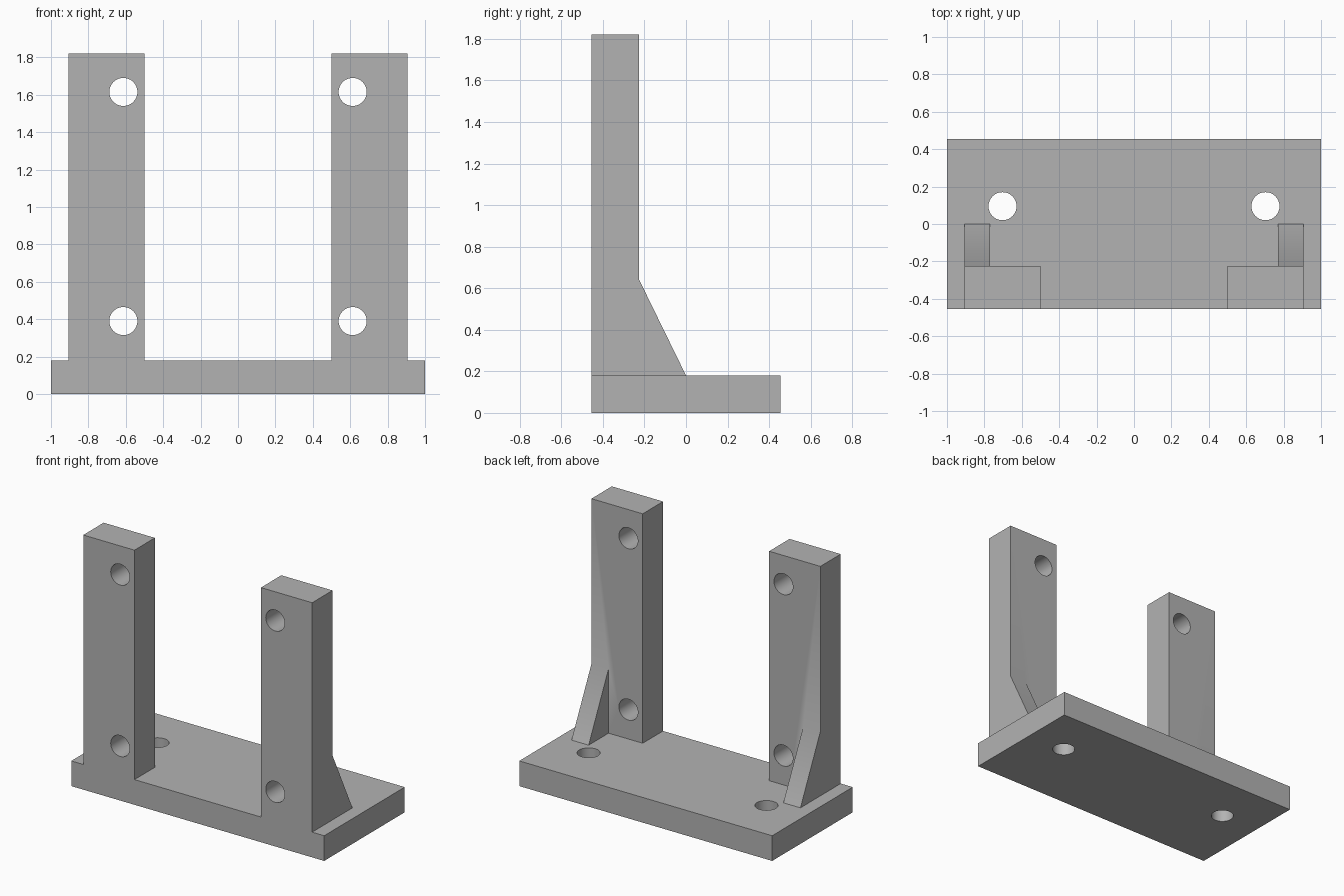
import bpy
import bmesh
from math import radians
from mathutils import Matrix, Vector

cube = bpy.data.objects.get("Cube")
if cube:
    bpy.data.objects.remove(cube, do_unlink=True)

HOLE_R = 0.075
BASE_TOP = 0.18
FRONT, BACK = -0.455, 0.455
POST_BACK = -0.225
POST_IN, POST_OUT, POST_TOP = 0.5, 0.905, 1.82

grey = bpy.data.materials.new("plain grey")
grey.use_nodes = True
colour = (0.45, 0.45, 0.45, 1)
grey.diffuse_color = colour
grey.node_tree.nodes["Principled BSDF"].inputs["Base Color"].default_value = colour


def make_object(name, bm):
    bmesh.ops.recalc_face_normals(bm, faces=bm.faces[:])
    mesh = bpy.data.meshes.new(name)
    bm.to_mesh(mesh)
    bm.free()
    mesh.materials.append(grey)
    obj = bpy.data.objects.new(name, mesh)
    bpy.context.collection.objects.link(obj)
    return obj


def extrude_side_profile(name, profile, x0, x1):
    """Extrude a (y, z) outline along x."""
    bm = bmesh.new()
    face = bm.faces.new([bm.verts.new((x0, y, z)) for y, z in profile])
    grown = bmesh.ops.extrude_face_region(bm, geom=[face])["geom"]
    verts = [v for v in grown if isinstance(v, bmesh.types.BMVert)]
    bmesh.ops.translate(bm, verts=verts, vec=(x1 - x0, 0, 0))
    return make_object(name, bm)


def block(name, x0, x1, y0, y1, z0, z1):
    return extrude_side_profile(name, [(y0, z0), (y1, z0), (y1, z1), (y0, z1)], x0, x1)


def hole_cutter(name, centre, along_y):
    bm = bmesh.new()
    turn = Matrix.Rotation(radians(90), 4, 'X') if along_y else Matrix()
    bmesh.ops.create_cone(bm, cap_ends=True, segments=48, radius1=HOLE_R,
                          radius2=HOLE_R, depth=0.5,
                          matrix=Matrix.Translation(Vector(centre)) @ turn)
    cutter = make_object(name, bm)
    cutter.hide_render = True
    return cutter


def combine(target, other, operation):
    """Apply a boolean and discard the operand."""
    mod = target.modifiers.new(operation, 'BOOLEAN')
    mod.operation = operation
    mod.solver = 'EXACT'
    mod.object = other
    bpy.context.view_layer.objects.active = target
    bpy.ops.object.modifier_apply(modifier=mod.name)
    bpy.data.objects.remove(other, do_unlink=True)


# Base plate, which the other parts are fused into
bracket = block("mounting_bracket", -1, 1, FRONT, BACK, 0, BASE_TOP)

for s in (-1, 1):
    # Upright post
    combine(bracket, block("post", s * POST_IN, s * POST_OUT, FRONT, POST_BACK,
                           0.1, POST_TOP), 'UNION')
    # Sloped gusset behind the outer edge of the post, sunk into post and base
    gusset = [(-0.3, 0.1), (0, 0.1), (0, BASE_TOP), (POST_BACK, 0.64), (-0.3, 0.64)]
    combine(bracket, extrude_side_profile("gusset", gusset, s * 0.77, s * POST_OUT), 'UNION')

for s in (-1, 1):
    # Two bolt holes through each post, one through the base
    for z in (0.39, 1.615):
        combine(bracket, hole_cutter("post_hole", (s * 0.613, -0.34, z), True), 'DIFFERENCE')
    combine(bracket, hole_cutter("base_hole", (s * 0.703, 0.095, 0.09), False), 'DIFFERENCE')

# Smooth bores, sharp edges
bpy.ops.object.select_all(action='DESELECT')
bracket.select_set(True)
bpy.context.view_layer.objects.active = bracket
bpy.ops.object.shade_smooth_by_angle(angle=radians(30))
